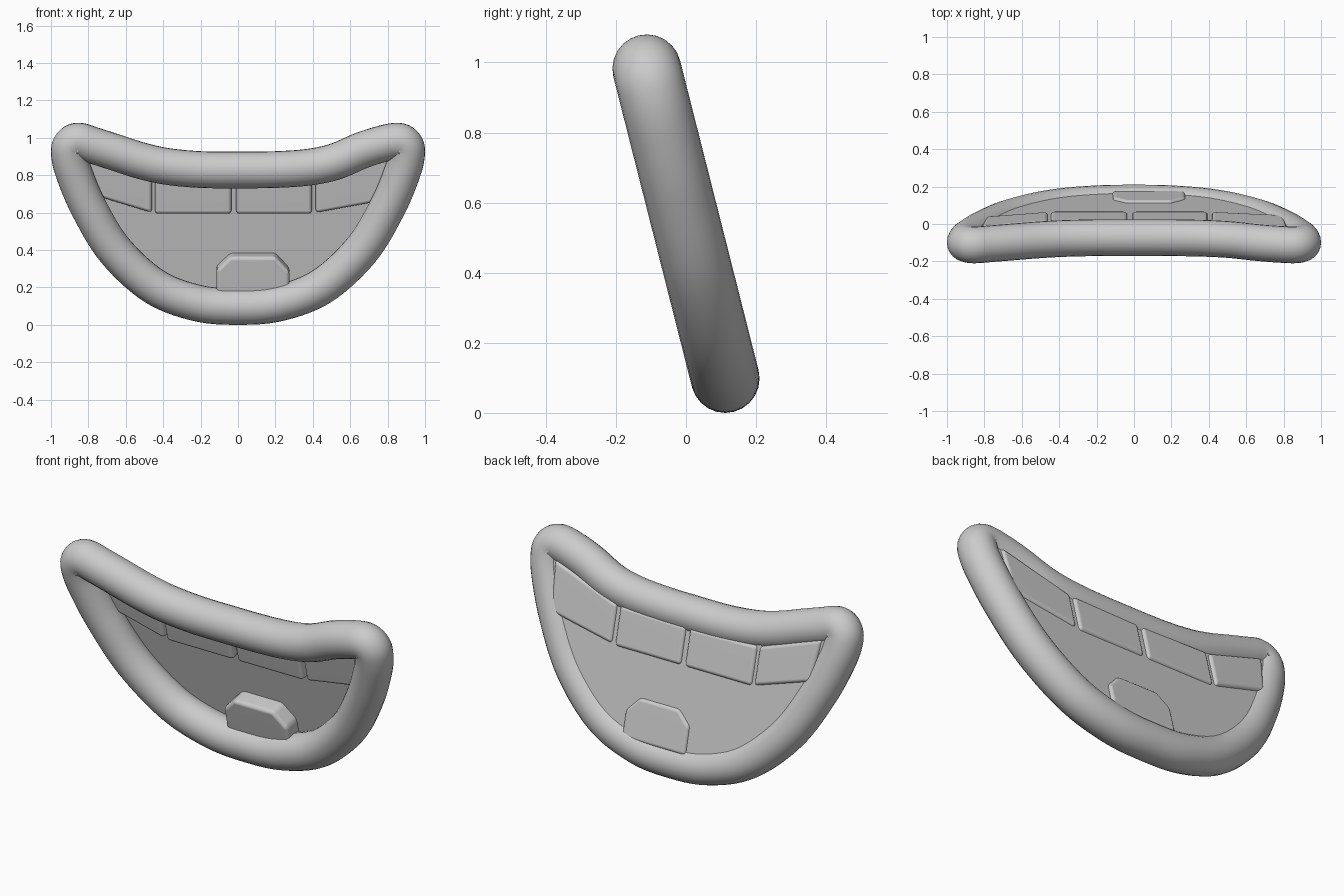
import bpy, bmesh, math
from mathutils import Vector

if "Cube" in bpy.data.objects:
    bpy.data.objects.remove(bpy.data.objects["Cube"], do_unlink=True)

TUBE = 0.098
TILT = math.atan(0.2534)
NORMAL = Vector((0, math.cos(TILT), math.sin(TILT)))

grey = bpy.data.materials.new("plain grey")
grey.use_nodes = True
grey.diffuse_color = (0.6, 0.6, 0.6, 1)
grey.node_tree.nodes["Principled BSDF"].inputs["Base Color"].default_value = (0.6, 0.6, 0.6, 1)


def place(x, z, depth=0.0):
    """Point on the leaning plane of the mouth, pushed back by depth."""
    return Vector((x, -0.2534 * (z - 0.54), z)) + NORMAL * depth


def smooth_loop(points, steps=8):
    """Closed Catmull-Rom curve through 2D points."""
    out, n = [], len(points)
    for i in range(n):
        a, b, c, d = (Vector(points[(i + k) % n]) for k in (-1, 0, 1, 2))
        for s in range(steps):
            t = s / steps
            out.append(0.5 * (2 * b + (c - a) * t + (2 * a - 5 * b + 4 * c - d) * t ** 2
                              + (3 * b - a - 3 * c + d) * t ** 3))
    return out


def slab(name, outline, front, back, bevel=0.0):
    """Flat plate on the leaning plane with softened edges."""
    bm = bmesh.new()
    face = bm.faces.new([bm.verts.new(place(x, z, front)) for x, z in outline])
    moved = bmesh.ops.extrude_face_region(bm, geom=[face])["geom"]
    bmesh.ops.translate(bm, vec=NORMAL * (back - front),
                        verts=[v for v in moved if isinstance(v, bmesh.types.BMVert)])
    bmesh.ops.recalc_face_normals(bm, faces=bm.faces)
    mesh = bpy.data.meshes.new(name)
    bm.to_mesh(mesh)
    bm.free()
    obj = bpy.data.objects.new(name, mesh)
    bpy.context.collection.objects.link(obj)
    mesh.materials.append(grey)
    if bevel:
        mod = obj.modifiers.new("soft edges", "BEVEL")
        mod.width, mod.segments = bevel, 4
        for poly in mesh.polygons:
            poly.use_smooth = True
        obj.modifiers.new("flat faces", "WEIGHTED_NORMAL")
    return obj


# Lips: one closed round tube
half = [(0.22, 0.117), (0.45, 0.207), (0.66, 0.40), (0.80, 0.63),
        (0.88, 0.82), (0.902, 0.92), (0.89, 0.965), (0.85, 0.982)]
upper_left = [(0.77, 0.967), (0.66, 0.932), (0.52, 0.873), (0.38, 0.843), (0.2, 0.83)]
upper_right = [(-0.77, 0.958), (-0.66, 0.923), (-0.52, 0.878), (-0.38, 0.847), (-0.2, 0.83)]
path = smooth_loop([(0, 0.098)] + half + upper_left + [(0, 0.828)]
                   + upper_right[::-1] + [(-x, z) for x, z in half[::-1]])
curve = bpy.data.curves.new("lips", "CURVE")
curve.dimensions = "3D"
curve.bevel_depth, curve.bevel_resolution = TUBE, 10
spline = curve.splines.new("POLY")
spline.points.add(len(path) - 1)
for point, p in zip(spline.points, path):
    point.co = (*place(*p), 1)
spline.use_cyclic_u = True
spline.use_smooth = True
lips = bpy.data.objects.new("lips", curve)
bpy.context.collection.objects.link(lips)
curve.materials.append(grey)
bpy.context.view_layer.objects.active = lips
lips.select_set(True)
bpy.ops.object.convert(target="MESH")

# Mouth backing
slab("mouth_back", path, 0.06, 0.07)

# Teeth
teeth = {
    "right_outer_tooth": [(-0.46, 0.59), (-0.46, 0.79), (-0.82, 0.91), (-0.79, 0.69)],
    "right_front_tooth": [(-0.445, 0.585), (-0.035, 0.585), (-0.035, 0.78), (-0.445, 0.79)],
    "left_front_tooth": [(-0.01, 0.585), (0.395, 0.585), (0.395, 0.79), (-0.01, 0.78)],
    "left_outer_tooth": [(0.415, 0.59), (0.80, 0.66), (0.82, 0.92), (0.415, 0.79)],
}
for name, outline in teeth.items():
    slab(name, outline, 0.02, 0.084, 0.02)

# Tongue
slab("tongue", [(-0.115, 0.15), (0.275, 0.15), (0.275, 0.29), (0.2, 0.37),
                (-0.04, 0.37), (-0.115, 0.30)], -0.03, 0.084, 0.02)
